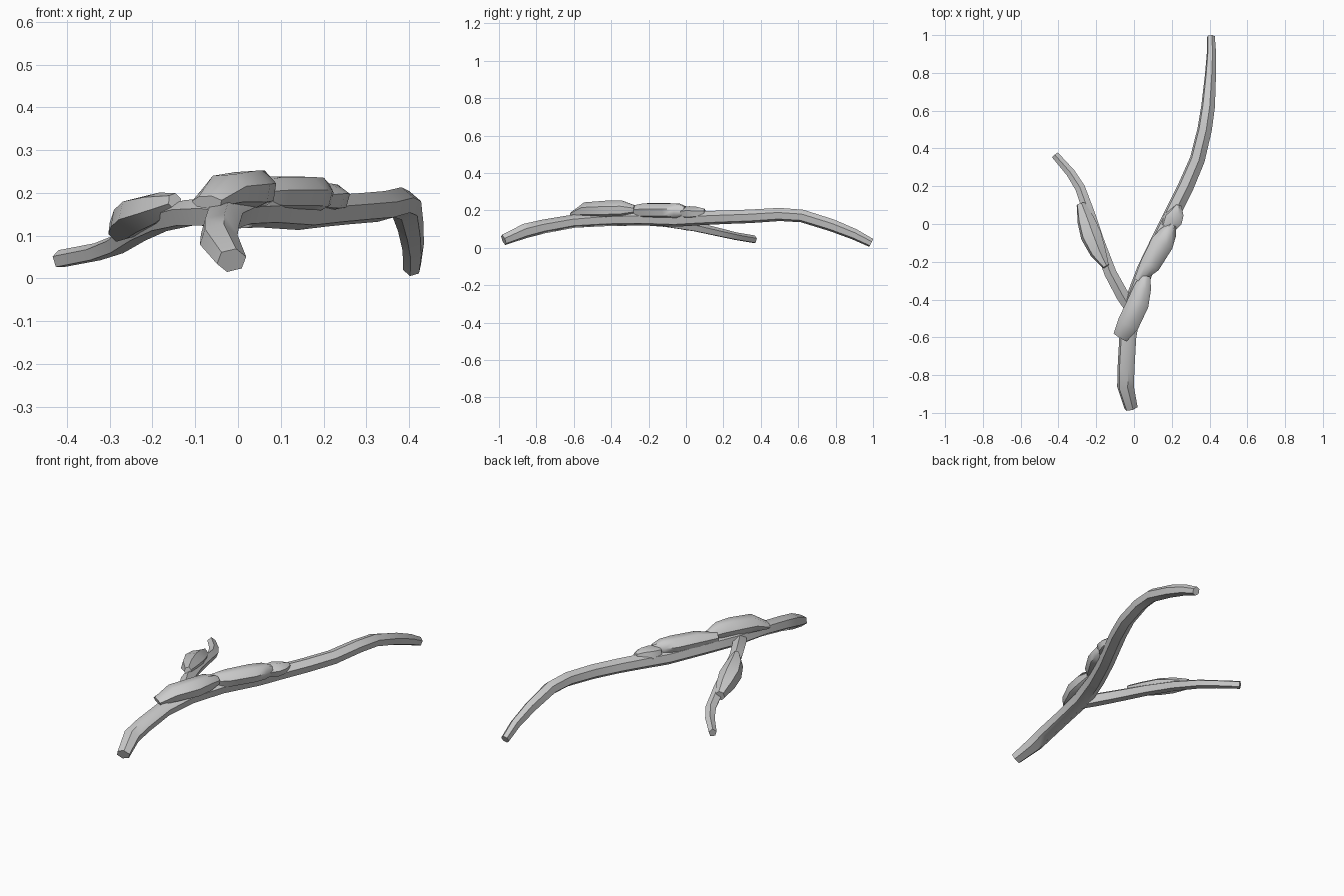
import bpy, bmesh, math
from mathutils import Vector


def tube(name, pts, sides=6, phase=0.0, angle=50):
    """Loft rings along (x, y, z, half width, half height) stations and cap the ends."""
    bm = bmesh.new()
    centres = [Vector(p[:3]) for p in pts]
    rings = []
    for i, p in enumerate(pts):
        t = (centres[min(i + 1, len(pts) - 1)] - centres[max(i - 1, 0)]).normalized()
        side = t.cross(Vector((0, 0, 1))).normalized()
        up = side.cross(t)
        ring = []
        for k in range(sides):
            a = 2 * math.pi * k / sides + phase
            ring.append(bm.verts.new(centres[i] + side * p[3] * math.cos(a)
                                     + up * p[4] * math.sin(a)))
        rings.append(ring)
    for a, b in zip(rings, rings[1:]):
        for k in range(sides):
            j = (k + 1) % sides
            bm.faces.new((a[k], a[j], b[j], b[k]))
    bm.faces.new(rings[0][::-1])
    bm.faces.new(rings[-1])
    bmesh.ops.recalc_face_normals(bm, faces=bm.faces)
    me = bpy.data.meshes.new(name)
    bm.to_mesh(me)
    bm.free()
    ob = bpy.data.objects.new(name, me)
    bpy.context.collection.objects.link(ob)
    bpy.ops.object.select_all(action='DESELECT')
    ob.select_set(True)
    bpy.context.view_layer.objects.active = ob
    bpy.ops.object.shade_smooth_by_angle(angle=math.radians(angle))
    return ob


# Main branch, arching down to the ground at both ends
tube("main_branch", [
    (-0.015, -0.975, 0.042, 0.036, 0.030),
    (-0.045, -0.86, 0.090, 0.046, 0.040),
    (-0.042, -0.76, 0.114, 0.047, 0.038),
    (-0.033, -0.60, 0.142, 0.047, 0.036),
    (-0.005, -0.42, 0.155, 0.050, 0.040),
    (0.060, -0.24, 0.158, 0.046, 0.040),
    (0.150, -0.05, 0.152, 0.044, 0.040),
    (0.215, 0.08, 0.158, 0.044, 0.038),
    (0.275, 0.20, 0.163, 0.044, 0.037),
    (0.335, 0.34, 0.168, 0.042, 0.037),
    (0.374, 0.50, 0.178, 0.040, 0.036),
    (0.392, 0.62, 0.170, 0.038, 0.035),
    (0.404, 0.78, 0.120, 0.031, 0.034),
    (0.410, 0.90, 0.072, 0.026, 0.030),
    (0.407, 0.990, 0.026, 0.022, 0.024)], sides=6, phase=0.3)

# Side branch forking off to the left
tube("side_branch", [
    (-0.005, -0.47, 0.145, 0.030, 0.030),
    (-0.060, -0.38, 0.152, 0.036, 0.036),
    (-0.125, -0.26, 0.150, 0.034, 0.033),
    (-0.185, -0.10, 0.135, 0.032, 0.030),
    (-0.235, 0.05, 0.110, 0.031, 0.027),
    (-0.285, 0.19, 0.078, 0.028, 0.024),
    (-0.335, 0.27, 0.060, 0.025, 0.022),
    (-0.418, 0.365, 0.044, 0.021, 0.022)], sides=5, phase=0.3)

# Clumps resting along the top of the branches
tube("front_clump", [
    (-0.072, -0.600, 0.178, 0.042, 0.016),
    (-0.030, -0.530, 0.203, 0.060, 0.043),
    (0.022, -0.420, 0.206, 0.060, 0.049),
    (0.045, -0.340, 0.208, 0.048, 0.048),
    (0.062, -0.275, 0.205, 0.028, 0.024)], sides=7, phase=0.3)
tube("middle_clump", [
    (0.020, -0.300, 0.195, 0.022, 0.030),
    (0.085, -0.215, 0.198, 0.055, 0.044),
    (0.150, -0.100, 0.198, 0.062, 0.044),
    (0.182, -0.045, 0.196, 0.046, 0.044),
    (0.205, -0.005, 0.194, 0.022, 0.030)], sides=7, phase=0.2)
tube("rear_clump", [
    (0.180, -0.020, 0.186, 0.040, 0.030),
    (0.205, 0.025, 0.188, 0.056, 0.035),
    (0.225, 0.060, 0.188, 0.042, 0.032),
    (0.237, 0.100, 0.190, 0.016, 0.020)], sides=6, phase=0.3)
tube("side_clump", [
    (-0.148, -0.225, 0.180, 0.018, 0.020),
    (-0.190, -0.150, 0.164, 0.045, 0.038),
    (-0.228, -0.060, 0.150, 0.058, 0.044),
    (-0.255, 0.020, 0.132, 0.048, 0.042),
    (-0.282, 0.105, 0.112, 0.024, 0.028)], sides=6, phase=0.3)
